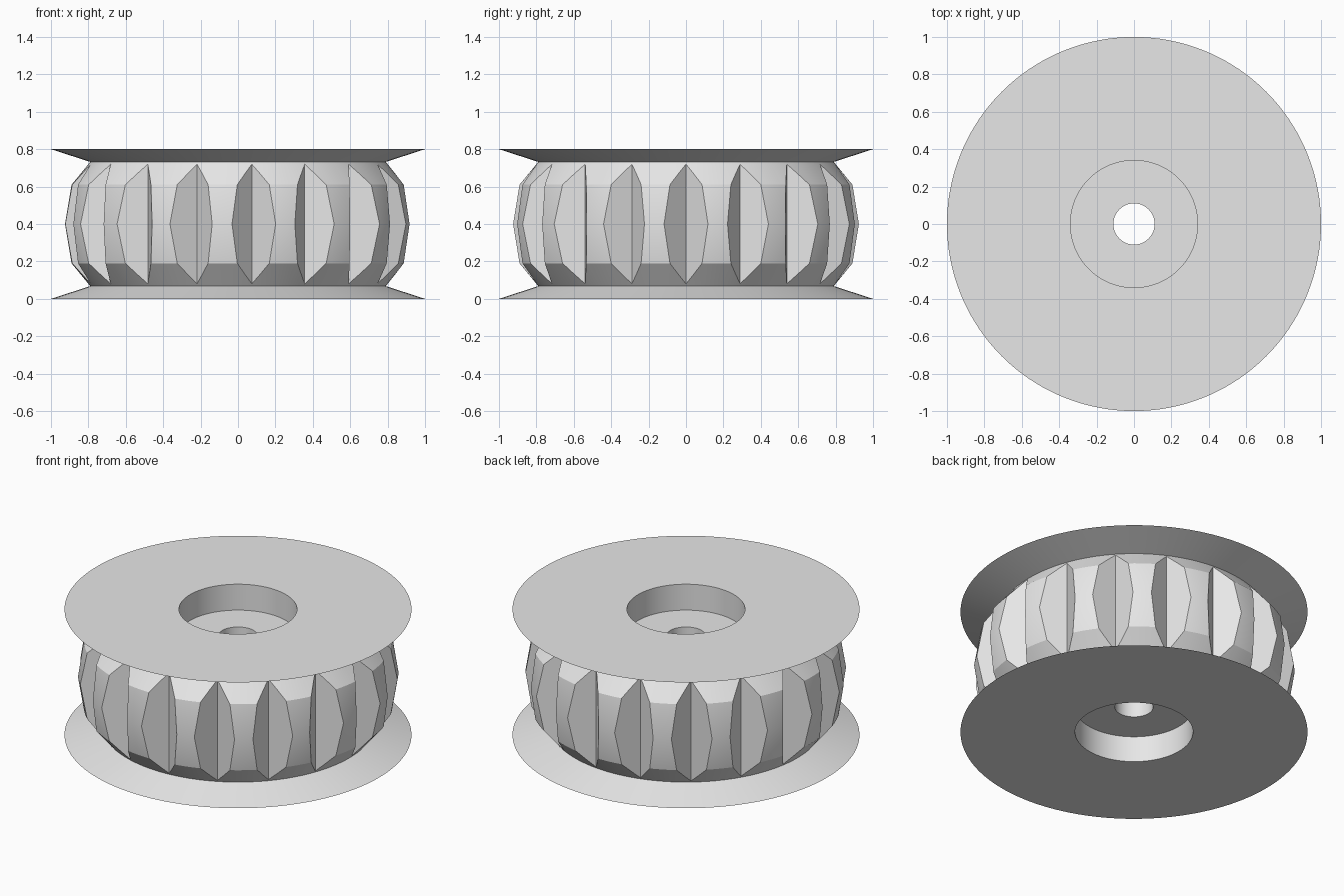
import bpy
import bmesh
import math

if "Cube" in bpy.data.objects:
    bpy.data.objects.remove(bpy.data.objects["Cube"])

GROOVES = 17
SEGMENTS = GROOVES * 8
HEIGHT = 0.8

grey = bpy.data.materials.new("plain grey")
grey.diffuse_color = (0.8, 0.8, 0.8, 1)
grey.use_nodes = True
grey.node_tree.nodes["Principled BSDF"].inputs["Base Color"].default_value = grey.diffuse_color


def make_object(name, bm):
    bmesh.ops.recalc_face_normals(bm, faces=bm.faces)
    mesh = bpy.data.meshes.new(name)
    bm.to_mesh(mesh)
    bm.free()
    mesh.materials.append(grey)
    obj = bpy.data.objects.new(name, mesh)
    bpy.context.collection.objects.link(obj)
    return obj


def lathe(name, profile):
    """Closed ring turned from a closed (radius, z) profile."""
    bm = bmesh.new()
    rings = []
    for i in range(SEGMENTS):
        a = 2 * math.pi * i / SEGMENTS
        rings.append([bm.verts.new((r * math.cos(a), r * math.sin(a), z))
                      for r, z in profile])
    n = len(profile)
    for i in range(SEGMENTS):
        p, q = rings[i], rings[(i + 1) % SEGMENTS]
        for j in range(n):
            k = (j + 1) % n
            bm.faces.new((p[j], q[j], q[k], p[k]))
    return make_object(name, bm)


# Wheel: bore, stepped recess, thin flange and barrel-shaped tread
lower = [(0.11, 0.165), (0.34, 0.165), (0.34, 0.0), (1.0, 0.0),
         (0.79, 0.068), (0.89, 0.19)]
upper = [(r, HEIGHT - z) for r, z in reversed(lower)]
wheel = lathe("grooved_wheel", lower + [(0.925, HEIGHT / 2)] + upper)

# V-shaped cutters spaced around the tread
bm = bmesh.new()
for i in range(GROOVES):
    a = 2 * math.pi * i / GROOVES
    c, s = math.cos(a), math.sin(a)
    ends = []
    for z in (0.072, HEIGHT - 0.072):
        ends.append([bm.verts.new((r * c - t * s, r * s + t * c, z))
                     for r, t in ((0.8, 0), (0.95, 0.15), (0.95, -0.15))])
    low, top = ends
    bm.faces.new(low[::-1])
    bm.faces.new(top)
    for j in range(3):
        k = (j + 1) % 3
        bm.faces.new((low[j], low[k], top[k], top[j]))
cutter = make_object("groove_cutter", bm)
cutter.hide_render = True

# Cut the grooves
cut = wheel.modifiers.new("grooves", 'BOOLEAN')
cut.operation = 'DIFFERENCE'
cut.solver = 'EXACT'
cut.object = cutter
bpy.context.view_layer.objects.active = wheel
wheel.select_set(True)
bpy.ops.object.modifier_apply(modifier=cut.name)
bpy.data.objects.remove(cutter, do_unlink=True)

# Smooth round surfaces, crisp groove edges
bpy.ops.object.shade_smooth_by_angle(angle=math.radians(28))
